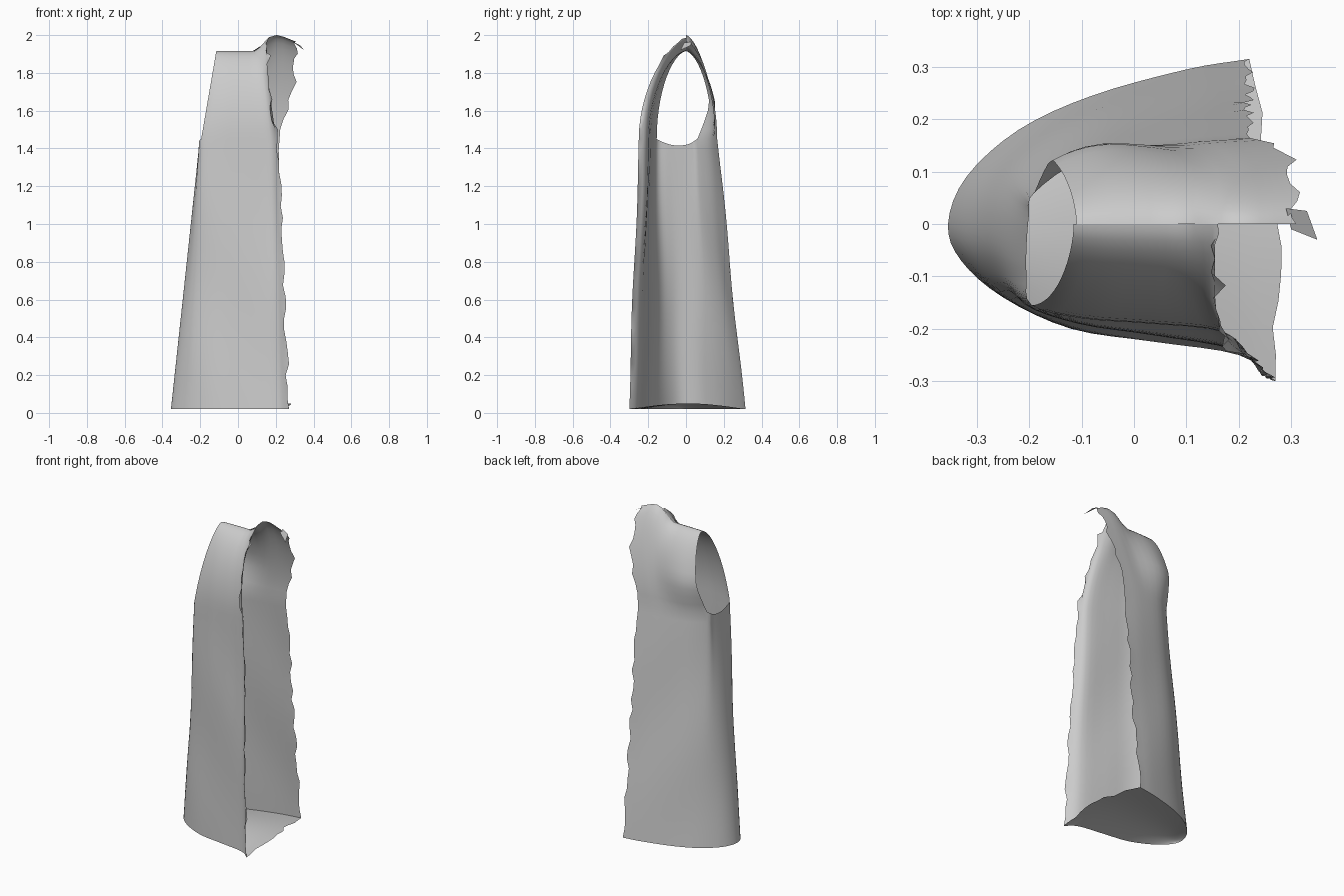
import bpy, bmesh, math, random
from mathutils import Vector

random.seed(4)
cube = bpy.data.objects.get("Cube")
if cube:
    bpy.data.objects.remove(cube, do_unlink=True)

# One plain cloth colour
cloth = bpy.data.materials.new("grey_cloth")
cloth.use_nodes = True
grey = (0.6, 0.6, 0.6, 1)
cloth.diffuse_color = grey
cloth.node_tree.nodes["Principled BSDF"].inputs["Base Color"].default_value = grey

# Horizontal outlines, running from the open front edge round the side to the back edge
HEM = [(.27, -.30), (.2, -.25), (.04, -.225), (-.12, -.2), (-.25, -.14), (-.33, -.07),
       (-.355, 0), (-.32, .09), (-.22, .18), (-.08, .245), (.1, .295), (.22, .315)]
CHEST = [(.21, -.25), (.17, -.205), (.03, -.19), (-.1, -.18), (-.195, -.155), (-.205, -.1),
         (-.205, -.04), (-.2, .02), (-.19, .06), (-.09, .125), (.08, .155), (.22, .165)]
STEPS = 4
ARM_FRONT, ARM_BACK = 4 * STEPS, 8 * STEPS
Z_HEM, Z_CHEST, Z_TOP = .02, 1.45, 1.915


def smooth_outline(points):
    """Sample a Catmull-Rom curve through the outline."""
    p = [Vector(q) for q in points]
    p = [2 * p[0] - p[1]] + p + [2 * p[-1] - p[-2]]
    out = []
    for a, b, c, d in zip(p, p[1:], p[2:], p[3:]):
        for s in range(STEPS):
            t = s / STEPS
            out.append(.5 * (2 * b + (c - a) * t + (2 * a - 5 * b + 4 * c - d) * t**2
                             + (3 * b - a - 3 * c + d) * t**3))
    return out + [p[-2]]


def add_grid(bm, rows):
    grid = [[bm.verts.new(p) for p in row] for row in rows]
    for low, high in zip(grid, grid[1:]):
        for i in range(len(low) - 1):
            bm.faces.new((low[i], high[i], high[i + 1], low[i + 1]))


def finish(name, bm):
    bmesh.ops.remove_doubles(bm, verts=bm.verts, dist=.0005)
    bmesh.ops.recalc_face_normals(bm, faces=bm.faces)
    mesh = bpy.data.meshes.new(name)
    bm.to_mesh(mesh)
    bm.free()
    for face in mesh.polygons:
        face.use_smooth = True
    mesh.materials.append(cloth)
    obj = bpy.data.objects.new(name, mesh)
    bpy.context.collection.objects.link(obj)
    return obj


def ridge(x):
    """Shoulder line height: flat, then rising to the neck."""
    rise = min(max((x - .08) / .11, 0), 1)
    return Z_TOP + .085 * rise * rise * (3 - 2 * rise) - .4 * max(x - .22, 0)


hem, chest = smooth_outline(HEM), smooth_outline(CHEST)
last = len(hem) - 1
bm = bmesh.new()

# Skirt and side wall, with soft drape folds and torn open edges
rows = []
LEVELS = 24
for r in range(LEVELS + 1):
    t = r / LEVELS
    row = []
    for i, (a, b) in enumerate(zip(hem, chest)):
        p = a.lerp(b, t)
        z = Z_HEM + (Z_CHEST - Z_HEM) * t
        if ARM_FRONT < i < ARM_BACK:
            u = (i - ARM_FRONT) / (ARM_BACK - ARM_FRONT)
            z -= .035 * math.sin(math.pi * u) * t
        fold = .006 * math.sin(9 * p.x + 5 * z) * math.sin(math.pi * t)
        torn = random.uniform(-.012, .012) if i in (0, last) and 0 < r < LEVELS else 0
        row.append((p.x + torn, p.y + fold, z))
    rows.append(row)
add_grid(bm, rows)


def add_yoke(columns, edge_start, edge_end, back):
    """Panel beside the armhole, curving over to the shoulder line."""
    rows = []
    levels = 14
    for r in range(levels + 1):
        t = math.sin(math.pi / 2 * r / levels)
        arm_x = -.195 + .08 * t
        edge_x = edge_start + (edge_end - edge_start) * min(1, 1.4 * t)
        row = []
        for i in columns:
            p = chest[i]
            across = (p.x + .195) / (edge_start + .195)
            x = arm_x + across * (edge_x - arm_x)
            y = p.y
            if back:
                y += .08 * min(1, 2.5 * t) * max(0, 1 - across * 1.6)
            y *= max(0, 1 - t * t) ** .6
            if i in (0, last) and 0 < r < levels:
                x += random.uniform(-.02, .015)
            z = Z_CHEST + (Z_TOP - Z_CHEST) * t + (ridge(x) - Z_TOP) * t**3
            row.append((x, y, z))
        rows.append(row)
    add_grid(bm, rows)


add_yoke(range(ARM_FRONT + 1), .21, .16, False)
add_yoke(range(ARM_BACK, last + 1), .22, .31, True)
finish("garment_shell", bm)

# Cloth closing the bottom, slightly arched, with an uneven free edge
bm = bmesh.new()
rows = []
half = last // 2
for i in range(half + 1):
    a, b = hem[i], hem[last - i]
    row = []
    for s in range(13):
        u = s / 12
        p = a.lerp(b, u)
        bulge = math.sin(math.pi * u)
        x = p.x + (.02 * bulge + random.uniform(-.015, .015) * bulge if i == 0 else 0)
        row.append((x, p.y, Z_HEM + .03 * bulge * math.sin(math.pi * min(1, 2 * (half - i) / half) / 2)))
    rows.append(row)
add_grid(bm, rows)
finish("bottom_cloth", bm)

# Loose torn scrap at the back of the neck
bm = bmesh.new()
add_grid(bm, [[(.29, .03, 1.965), (.3, -.01, 1.96)], [(.33, .025, 1.945), (.35, -.03, 1.92)]])
finish("neck_scrap", bm)
